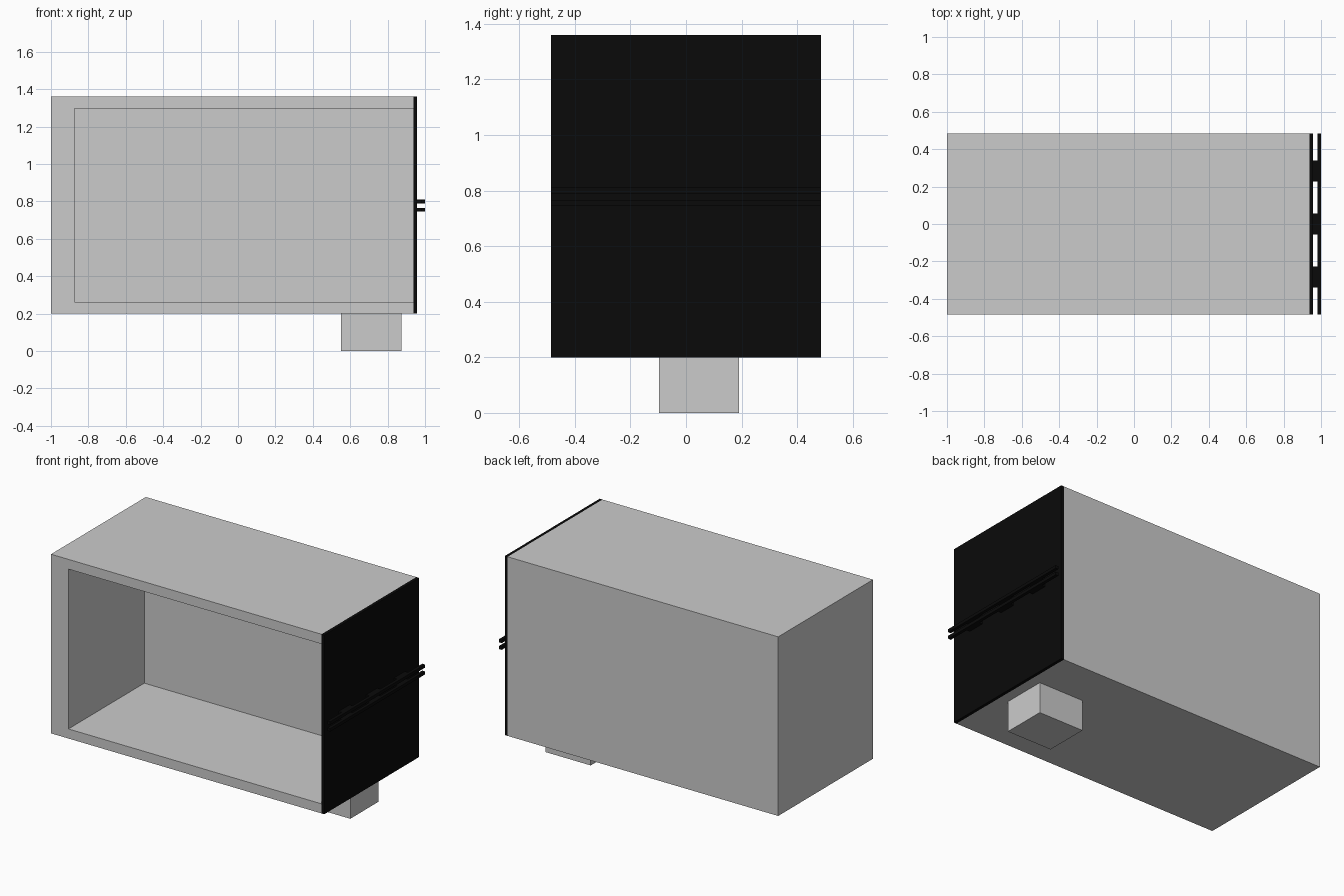
import bpy
import bmesh
from mathutils import Vector

if "Cube" in bpy.data.objects:
    bpy.data.objects.remove(bpy.data.objects["Cube"])


def box(name, lo, hi, mat=None):
    """Axis-aligned box from its low and high corners."""
    lo, hi = Vector(lo), Vector(hi)
    centre, size = (lo + hi) / 2, hi - lo
    bm = bmesh.new()
    bmesh.ops.create_cube(bm, size=1)
    bmesh.ops.scale(bm, vec=size, verts=bm.verts)
    mesh = bpy.data.meshes.new(name)
    bm.to_mesh(mesh)
    bm.free()
    obj = bpy.data.objects.new(name, mesh)
    obj.location = centre
    bpy.context.collection.objects.link(obj)
    if mat:
        mesh.materials.append(mat)
    return obj


black = bpy.data.materials.new("black")
black.diffuse_color = (0.003, 0.003, 0.003, 1)
black.use_nodes = True
black.node_tree.nodes["Principled BSDF"].inputs["Base Color"].default_value = black.diffuse_color

HALF_Y = 0.485
Z0, Z1 = 0.2, 1.36
X_PANEL = 0.938

# Cabinet shell, hollowed from the front and the right end
cabinet = box("cabinet_shell", (-1, -HALF_Y, Z0), (X_PANEL, HALF_Y, Z1))
cutter = box("cavity_cutter", (-0.875, -0.7, 0.262), (1.2, 0.291, 1.297))
cutter.hide_render = True
cut = cabinet.modifiers.new("cavity", 'BOOLEAN')
cut.operation = 'DIFFERENCE'
cut.solver = 'EXACT'
cut.object = cutter
bpy.context.view_layer.objects.active = cabinet
bpy.ops.object.modifier_apply(modifier="cavity")
bpy.data.objects.remove(cutter, do_unlink=True)

# Foot block under the right end
box("foot_block", (0.55, -0.098, 0), (0.873, 0.19, Z0))

# Black end panel closing the right side
box("end_panel", (X_PANEL, -HALF_Y, Z0), (0.958, HALF_Y, Z1), black)

# Two parallel rails, each held off the panel by three short brackets
T = 0.01
for side, z in (("upper", 0.80), ("lower", 0.756)):
    box(side + "_rail", (0.98, -HALF_Y, z - T), (1.0, HALF_Y, z + T), black)
    for i, y in enumerate((-0.283, 0, 0.283)):
        box(f"{side}_rail_bracket_{i + 1}",
            (0.958, y - 0.056, z - T), (0.98, y + 0.056, z + T), black)
